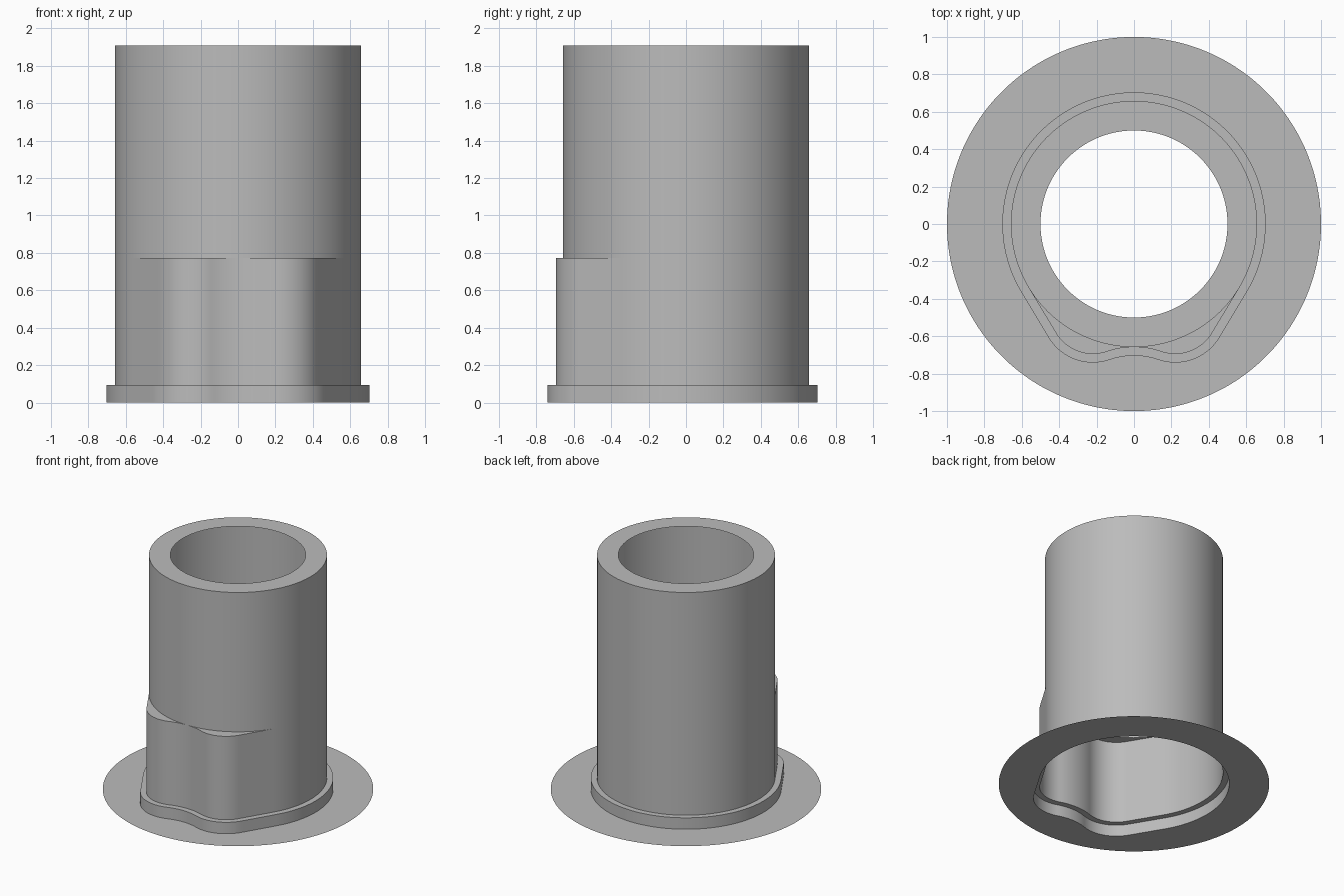
import bpy
from math import cos, sin, pi, radians, hypot, atan2
from mathutils import Vector

cube = bpy.data.objects.get("Cube")
if cube:
    bpy.data.objects.remove(cube, do_unlink=True)

TUBE_R, LIP = 0.658, 0.046
STEP_Z, LEDGE_Z, TOP_Z = 0.093, 0.773, 1.91

grey = bpy.data.materials.new("plain grey")
grey.use_nodes = True
colour = (0.5, 0.5, 0.5, 1)
grey.diffuse_color = colour
grey.node_tree.nodes["Principled BSDF"].inputs["Base Color"].default_value = colour


def arc(cx, cy, r, a0, a1, n):
    return [Vector((cx + r * cos(a0 + (a1 - a0) * i / n),
                    cy + r * sin(a0 + (a1 - a0) * i / n))) for i in range(n + 1)]


def keyed_outline(offset=0.0):
    """Round outline with a double lobe at the front, grown by offset."""
    bx, low, side = 0.22, -0.695, radians(-31)
    n = Vector((cos(side), sin(side)))
    # Lobe touches the straight flank and the lowest front line
    r = (TUBE_R - n.x * bx - n.y * low) / (1 + n.y)
    by = low + r
    # Hollow between the lobes touches both of them and the tube
    d = by + TUBE_R
    hollow = (bx * bx + d * d - r * r) / (2 * (r - d))
    hy = -TUBE_R - hollow
    join = atan2(by - hy, bx)

    half = arc(0, hy, hollow - offset, pi / 2, join, 8)
    half += arc(bx, by, r + offset, join - pi, side, 24)[1:]
    flank_end = n * (TUBE_R + offset)
    start = half[-1].copy()
    half += [start.lerp(flank_end, i / 10) for i in range(1, 11)]
    half += arc(0, 0, TUBE_R + offset, side, pi / 2, 48)[1:]
    return half + [Vector((-p.x, p.y)) for p in half[-2:0:-1]]


def circle(r):
    return [p * (r / hypot(p.x, p.y)) for p in keyed_outline()]


def loft(name, *rings):
    """Skin a stack of matching outlines, each given as (outline, z)."""
    n = len(rings[0][0])
    verts = [(p.x, p.y, z) for outline, z in rings for p in outline]
    faces = [(k * n + i, k * n + (i + 1) % n, (k + 1) * n + (i + 1) % n, (k + 1) * n + i)
             for k in range(len(rings) - 1) for i in range(n)]
    mesh = bpy.data.meshes.new(name)
    mesh.from_pydata(verts, [], faces)
    mesh.materials.append(grey)
    obj = bpy.data.objects.new(name, mesh)
    bpy.context.collection.objects.link(obj)
    bpy.ops.object.select_all(action='DESELECT')
    obj.select_set(True)
    bpy.context.view_layer.objects.active = obj
    # Join coinciding points where the lobe runs into the tube
    bpy.ops.object.mode_set(mode='EDIT')
    bpy.ops.mesh.select_all(action='SELECT')
    bpy.ops.mesh.remove_doubles(threshold=0.00002)
    bpy.ops.object.mode_set(mode='OBJECT')
    bpy.ops.object.shade_smooth_by_angle(angle=radians(30))
    return obj


body, collar, tube = keyed_outline(), keyed_outline(LIP), circle(TUBE_R)

# Thin ground disc, open beneath the collar
loft("ground_disc", (circle(1.0), 0), (collar, 0))
# Low collar with its narrow step
loft("base_collar", (collar, 0), (collar, STEP_Z), (body, STEP_Z))
# Lobed lower wall and its ledge
loft("lobed_wall", (body, STEP_Z), (body, LEDGE_Z), (tube, LEDGE_Z))
# Upper tube with the open rim
loft("upper_tube", (tube, LEDGE_Z), (tube, TOP_Z), (circle(0.5), TOP_Z))
